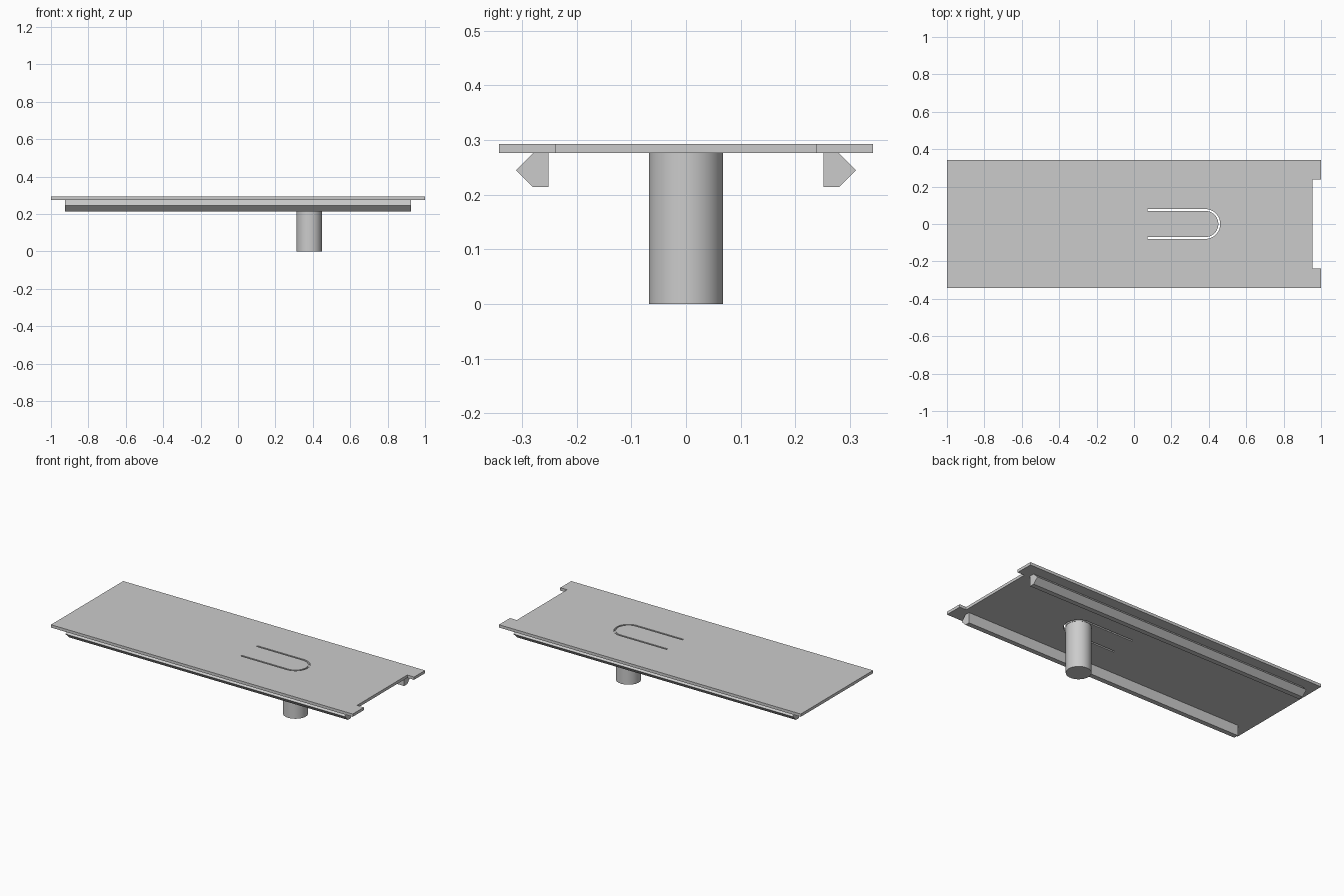
import bpy, bmesh, math
from mathutils import Vector

cube = bpy.data.objects.get("Cube")
if cube:
    bpy.data.objects.remove(cube, do_unlink=True)

grey = bpy.data.materials.new("light_grey")
grey.use_nodes = True
colour = (0.6, 0.6, 0.6, 1)
grey.diffuse_color = colour
grey.node_tree.nodes["Principled BSDF"].inputs["Base Color"].default_value = colour

TOP, UNDER = 0.293, 0.276
PIN_X, PIN_R = 0.381, 0.068


def prism(name, outline, sweep):
    """Extrude a closed outline of 3D points along a vector."""
    bm = bmesh.new()
    face = bm.faces.new([bm.verts.new(p) for p in outline])
    new = bmesh.ops.extrude_face_region(bm, geom=[face])["geom"]
    bmesh.ops.translate(bm, vec=Vector(sweep),
                        verts=[v for v in new if isinstance(v, bmesh.types.BMVert)])
    bmesh.ops.recalc_face_normals(bm, faces=bm.faces)
    mesh = bpy.data.meshes.new(name)
    bm.to_mesh(mesh)
    bm.free()
    mesh.materials.append(grey)
    obj = bpy.data.objects.new(name, mesh)
    bpy.context.collection.objects.link(obj)
    return obj


def smooth(obj):
    bpy.ops.object.select_all(action="DESELECT")
    obj.select_set(True)
    bpy.context.view_layer.objects.active = obj
    bpy.ops.object.shade_smooth_by_angle(angle=math.radians(30))


def u_side(radius, start, z, steps=32):
    """One edge of the U slot: straight, half circle round the pin, straight."""
    arc = [(PIN_X + radius * math.cos(a), radius * math.sin(a), z)
           for a in (math.pi * (i / steps - 0.5) for i in range(steps + 1))]
    return [(start, -radius, z)] + arc + [(start, radius, z)]


# Sliding plate with a notch in its left end
half = [(-1, -0.342), (1, -0.342), (1, -0.238), (0.955, -0.238)]
outline = half + [(x, -y) for x, y in reversed(half)]
plate = prism("plate", [(x, y, UNDER) for x, y in outline], (0, 0, TOP - UNDER))

# U-shaped slot that frees the spring tongue
slot = prism("slot_cutter",
             u_side(0.08, 0.073, 0.25) + u_side(0.07, 0.073, 0.25)[::-1], (0, 0, 0.1))
slot.hide_render = True
cut = plate.modifiers.new("slot", "BOOLEAN")
cut.operation, cut.solver, cut.object = "DIFFERENCE", "EXACT", slot
bpy.context.view_layer.objects.active = plate
bpy.ops.object.modifier_apply(modifier=cut.name)
bpy.data.objects.remove(slot, do_unlink=True)
smooth(plate)

# Pointed guide rails under both long edges
profile = [(0.251, UNDER), (0.251, 0.214), (0.28, 0.214), (0.311, 0.245), (0.28, UNDER)]
for name, side in (("front_rail", -1), ("back_rail", 1)):
    prism(name, [(-0.925, side * y, z) for y, z in profile], (1.85, 0, 0))

# Round pin under the tongue
ring = [2 * math.pi * i / 64 for i in range(64)]
pin = prism("pin", [(PIN_X + PIN_R * math.cos(a), PIN_R * math.sin(a), 0) for a in ring],
            (0, 0, UNDER))
smooth(pin)
